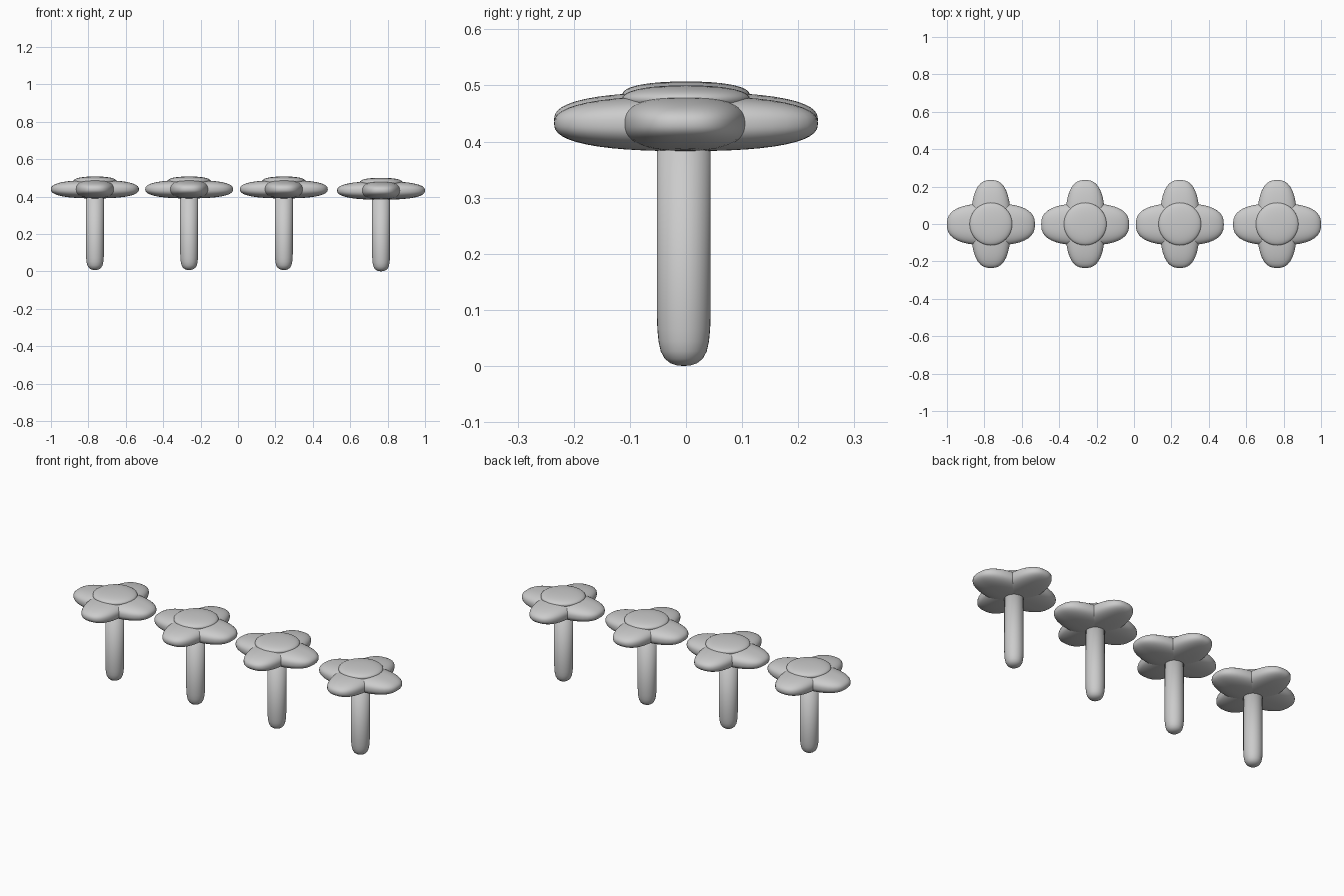
import bpy, bmesh, math

if "Cube" in bpy.data.objects:
    bpy.data.objects.remove(bpy.data.objects["Cube"])

def finish(name, bm):
    bmesh.ops.recalc_face_normals(bm, faces=bm.faces)
    mesh = bpy.data.meshes.new(name)
    bm.to_mesh(mesh)
    bm.free()
    for p in mesh.polygons:
        p.use_smooth = True
    obj = bpy.data.objects.new(name, mesh)
    bpy.context.collection.objects.link(obj)
    return obj

def pillow(name, centre, size, n_plan, n_side):
    """Soft, slightly boxy ellipsoid with the given half sizes."""
    bm = bmesh.new()
    bmesh.ops.create_uvsphere(bm, u_segments=48, v_segments=28, radius=1)
    for v in bm.verts:
        x, y, z = v.co
        plan = (abs(x) ** n_plan + abs(y) ** n_plan) ** (1 / n_plan)
        k = (plan ** n_side + abs(z) ** n_side) ** (-1 / n_side)
        v.co = [c + k * a * s for c, a, s in zip(centre, (x, y, z), size)]
    return finish(name, bm)

def stem(name, x, y, base):
    """Round rod with a softly rounded foot, lathed from a profile."""
    profile = [(0.0, 0.0), (0.012, 0.001), (0.024, 0.005), (0.034, 0.013),
               (0.041, 0.026), (0.045, 0.044), (0.047, 0.065), (0.048, 0.09),
               (0.048, 0.44), (0.0, 0.44)]
    bm = bmesh.new()
    verts = [bm.verts.new((r, 0, z)) for r, z in profile]
    edges = [bm.edges.new(pair) for pair in zip(verts, verts[1:])]
    bmesh.ops.spin(bm, geom=verts + edges, cent=(0, 0, 0), axis=(0, 0, 1),
                   angle=2 * math.pi, steps=32)
    bmesh.ops.remove_doubles(bm, verts=bm.verts, dist=1e-5)
    bmesh.ops.translate(bm, verts=bm.verts, vec=(x, y, base))
    return finish(name, bm)

# Row of four flowers; the last stands slightly lower
flowers = [(-0.765, 0.007), (-0.261, 0.007), (0.245, 0.007), (0.765, 0.0)]
for i, (x, base) in enumerate(flowers, 1):
    stem(f"stem_{i}", x, -0.004, base)
    # Crossed petal pairs
    pillow(f"side_petals_{i}", (x, -0.002, base + 0.432), (0.235, 0.112, 0.049), 2.6, 2.5)
    pillow(f"front_back_petals_{i}", (x, 0, base + 0.432), (0.106, 0.235, 0.049), 2.6, 2.5)
    # Domed centre disc
    pillow(f"flower_centre_{i}", (x, 0, base + 0.475), (0.114, 0.114, 0.025), 2.0, 2.3)
